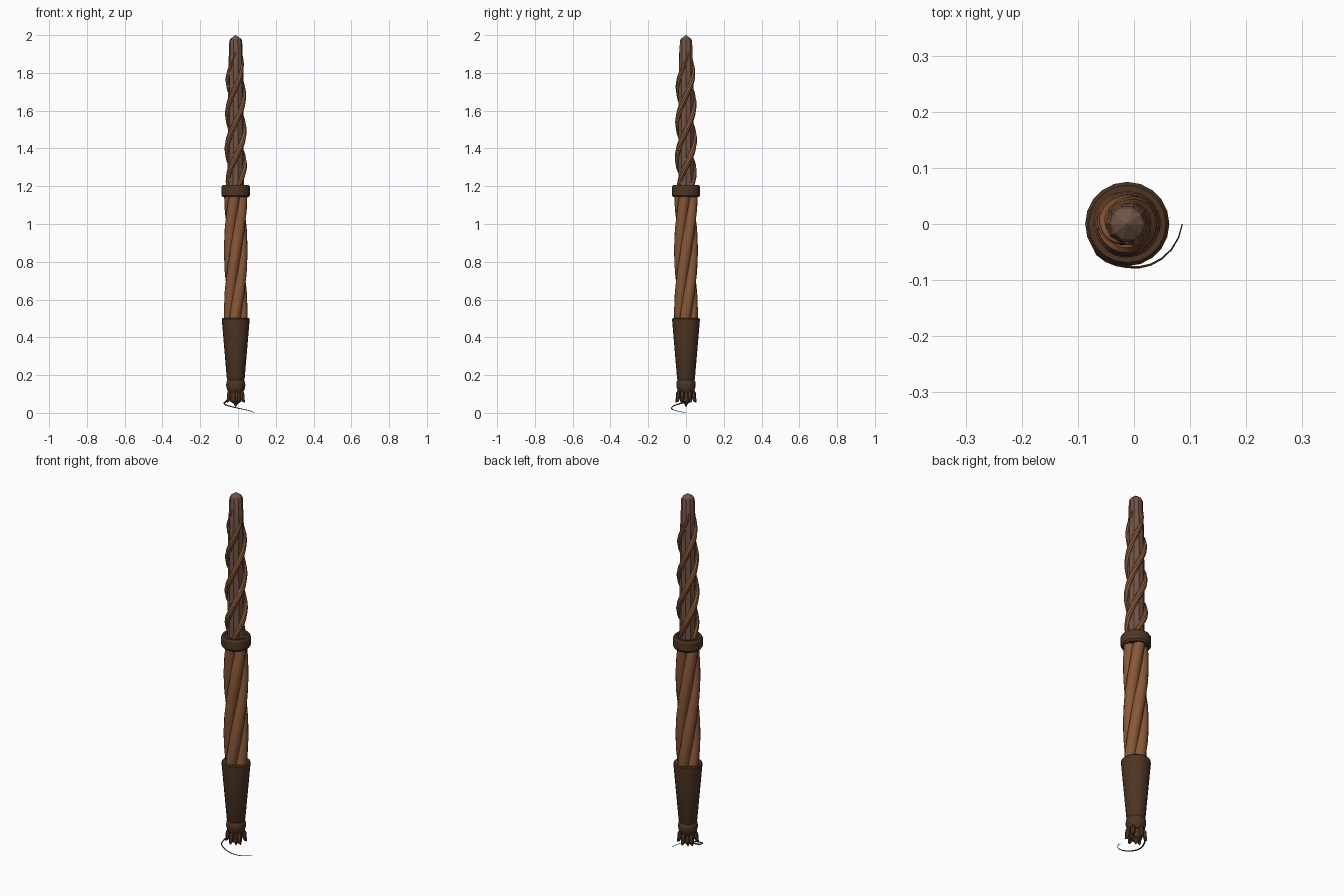
import bpy, bmesh, math
from mathutils import Vector

if "Cube" in bpy.data.objects:
    bpy.data.objects.remove(bpy.data.objects["Cube"])

AX = -0.012  # shaft axis in x


def material(name, rgb):
    m = bpy.data.materials.new(name)
    m.diffuse_color = (*rgb, 1)
    m.use_nodes = True
    m.node_tree.nodes["Principled BSDF"].inputs["Base Color"].default_value = m.diffuse_color
    return m


DARK = material("dark wood", (0.075, 0.036, 0.017))
WARM = material("warm wood", (0.25, 0.098, 0.038))
GREY = material("greyish wood", (0.165, 0.088, 0.06))


def finish(bm, name, mat, angle=40):
    bmesh.ops.recalc_face_normals(bm, faces=bm.faces)
    me = bpy.data.meshes.new(name)
    bm.to_mesh(me)
    bm.free()
    ob = bpy.data.objects.new(name, me)
    bpy.context.collection.objects.link(ob)
    me.materials.append(mat)
    bpy.context.view_layer.objects.active = ob
    ob.select_set(True)
    bpy.ops.object.shade_smooth_by_angle(angle=math.radians(angle))
    ob.select_set(False)
    return ob


def skin(bm, rings):
    """Bridge equal rings of points and cap both ends."""
    loops = [[bm.verts.new(p) for p in r] for r in rings]
    n = len(loops[0])
    for a, b in zip(loops, loops[1:]):
        for i in range(n):
            j = (i + 1) % n
            bm.faces.new((a[i], a[j], b[j], b[i]))
    bm.faces.new(loops[0][::-1])
    bm.faces.new(loops[-1])


def lathe(name, profile, sides, mat, angle=40, flute=0.0):
    bm = bmesh.new()
    rings = []
    for r, z in profile:
        ring = []
        for i in range(sides):
            a = math.tau * i / sides
            q = r * (1 - flute * (i % 2))
            ring.append((AX + q * math.cos(a), q * math.sin(a), z))
        rings.append(ring)
    skin(bm, rings)
    return finish(bm, name, mat, angle)


def tube(bm, path, radii, sides=8):
    """Sweep a round section along a list of points."""
    path = [Vector(p) for p in path]
    rings = []
    for k, p in enumerate(path):
        t = (path[min(k + 1, len(path) - 1)] - path[max(k - 1, 0)]).normalized()
        out = Vector((p.x - AX, p.y, 0))
        u = (out - t * out.dot(t)).normalized()
        v = t.cross(u)
        rings.append([p + radii[k] * (u * math.cos(math.tau * i / sides)
                                      + v * math.sin(math.tau * i / sides))
                      for i in range(sides)])
    skin(bm, rings)


def polar(r, a, z):
    return (AX + r * math.cos(a), r * math.sin(a), z)


# Handle with rounded knob below it
lathe("handle", [(0.04, 0.165), (0.047, 0.18), (0.073, 0.485), (0.073, 0.497),
                 (0.068, 0.502), (0.05, 0.502)], 20, DARK)
lathe("handle_knob", [(0.036, 0.105), (0.046, 0.122), (0.051, 0.145),
                      (0.049, 0.165), (0.04, 0.18)], 16, DARK)

# Pommel: core, spike and a ring of flared claws
lathe("pommel_spike", [(0.001, 0.03), (0.012, 0.05), (0.03, 0.06),
                       (0.034, 0.115)], 10, DARK)
bm = bmesh.new()
for k in range(6):
    a = math.tau * (k + 0.5) / 6
    prof = [(0.03, 0.125), (0.04, 0.105), (0.042, 0.08), (0.048, 0.062), (0.054, 0.056)]
    tube(bm, [polar(r, a, z) for r, z in prof], [0.008, 0.012, 0.012, 0.008, 0.002], 6)
finish(bm, "pommel_claws", DARK)

# Thin curling tendril
bm = bmesh.new()
pts = []
for k in range(15):
    t = k / 14
    r = 0.04 + 0.035 * min(1, t * 3) + 0.023 * max(0, (t - 0.55) / 0.45)
    pts.append(polar(r, math.radians(150 + 210 * t), 0.075 - 0.074 * t ** 0.8))
tube(bm, pts, [0.0045 * (1 - 0.75 * k / 14) for k in range(15)], 5)
finish(bm, "tendril", DARK)

# Lower shaft: four fused strands turning half a revolution
bm = bmesh.new()
for s in range(4):
    path = []
    for k in range(25):
        z = 0.48 + 0.69 * k / 24
        path.append(polar(0.033, math.tau * s / 4 + math.pi * (z - 0.86) / 0.66, z))
    tube(bm, path, [0.030] * 25, 12)
finish(bm, "twisted_lower_shaft", WARM)

# Collar between the two shafts
lathe("collar", [(0.055, 1.142), (0.068, 1.142), (0.075, 1.152), (0.075, 1.196),
                 (0.069, 1.206), (0.058, 1.206), (0.054, 1.2), (0.03, 1.2)], 20, DARK, 30)

# Fluted, tapered upper shaft with a pointed tip
lathe("upper_shaft", [(0.043, 1.19), (0.042, 1.5), (0.040, 1.8), (0.034, 1.97),
                      (0.029, 1.98), (0.001, 2.0)], 20, GREY, 25, 0.09)

# Three vines climbing the upper shaft and sinking into it near the top
bm = bmesh.new()
for s in range(3):
    path, radii = [], []
    for k in range(49):
        t = k / 48
        z = 1.2 + 0.71 * t
        end = max(0, (t - 0.8) / 0.2)
        start = max(0, (0.15 - t) / 0.15)
        r = 0.045 - 0.006 * t - 0.008 * end - 0.006 * start
        path.append(polar(r, math.pi + math.tau * (s / 3 + (z - 1.4) / 0.56), z))
        radii.append(0.0165 - 0.003 * t - 0.009 * end - 0.004 * start)
    tube(bm, path, radii, 8)
finish(bm, "climbing_vines", WARM)
